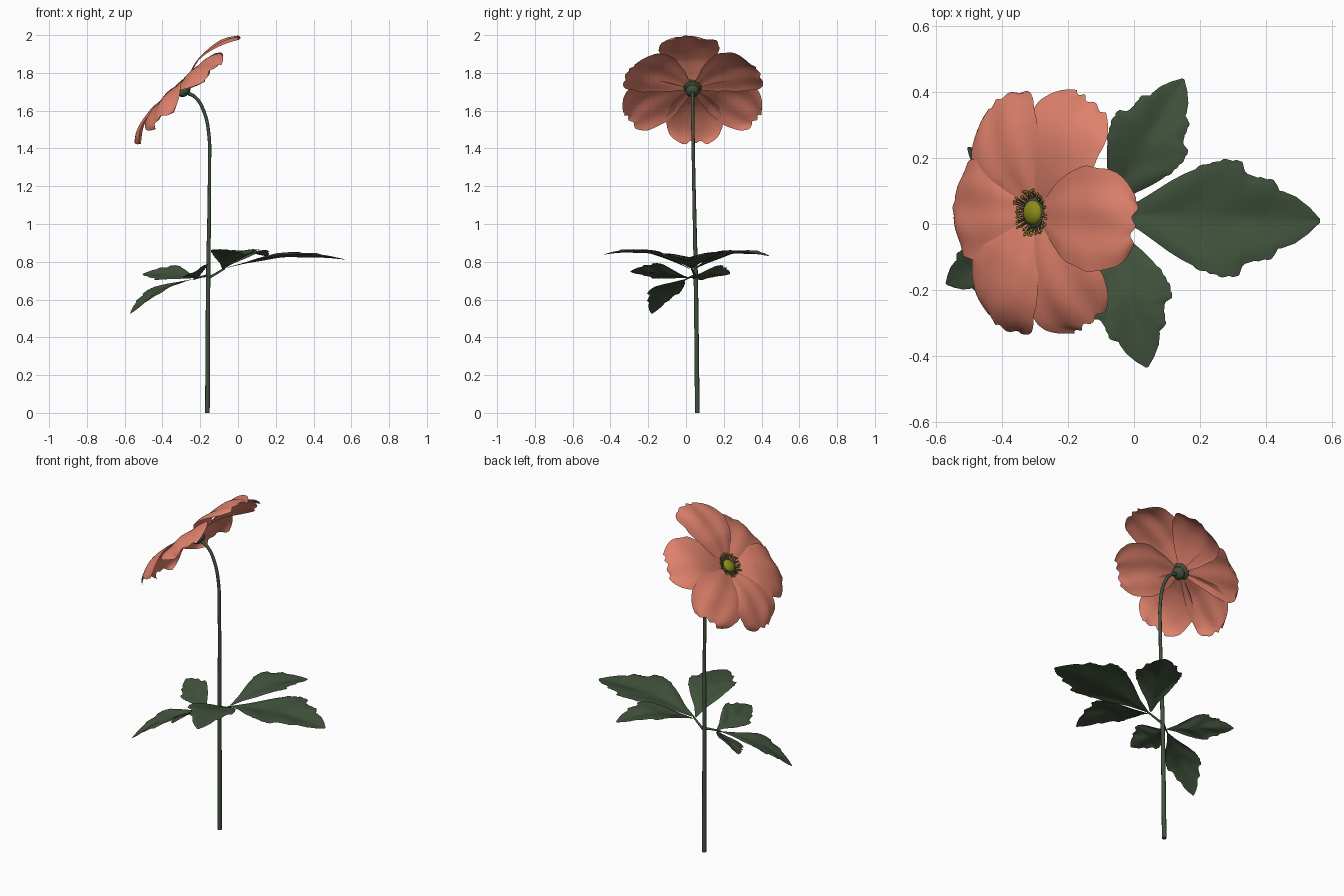
import bpy, bmesh, math, random
from mathutils import Vector, Matrix

if "Cube" in bpy.data.objects:
    bpy.data.objects.remove(bpy.data.objects["Cube"])

random.seed(4)


def material(name, rgb):
    m = bpy.data.materials.new(name)
    m.diffuse_color = (*rgb, 1)
    m.use_nodes = True
    m.node_tree.nodes["Principled BSDF"].inputs["Base Color"].default_value = m.diffuse_color
    return m


PETAL = material("salmon_petal", (0.74, 0.22, 0.15))
LEAF = material("leaf_green", (0.052, 0.083, 0.045))
STEM = material("stem_green", (0.052, 0.083, 0.048))
DOME = material("olive_yellow", (0.26, 0.26, 0.01))
FILAMENT = material("dark_filament", (0.07, 0.085, 0.05))
ANTHER = material("anther_yellow", (0.33, 0.31, 0.025))


def finish(bm, name, mat):
    bmesh.ops.recalc_face_normals(bm, faces=bm.faces)
    me = bpy.data.meshes.new(name)
    bm.to_mesh(me)
    bm.free()
    me.materials.append(mat)
    for p in me.polygons:
        p.use_smooth = True
    ob = bpy.data.objects.new(name, me)
    bpy.context.collection.objects.link(ob)
    return ob


def lookup(profile, t):
    for (a, wa), (b, wb) in zip(profile, profile[1:]):
        if t <= b:
            return wa + (wb - wa) * (t - a) / (b - a)
    return profile[-1][1]


def sheet(name, mat, func, nu, nv):
    """Grid surface: func(t in 0..1, s in -1..1) gives a point."""
    bm = bmesh.new()
    rows = [[bm.verts.new(func(i / nu, 2 * j / nv - 1)) for j in range(nv + 1)]
            for i in range(nu + 1)]
    for i in range(nu):
        for j in range(nv):
            bm.faces.new((rows[i][j], rows[i + 1][j], rows[i + 1][j + 1], rows[i][j + 1]))
    return finish(bm, name, mat)


def tube(name, mat, points):
    """Round tube through (x, y, z, radius) points."""
    cu = bpy.data.curves.new(name, 'CURVE')
    cu.dimensions = '3D'
    cu.bevel_depth = 1
    cu.bevel_resolution = 3
    cu.use_fill_caps = True
    cu.resolution_u = 8
    sp = cu.splines.new('BEZIER')
    sp.bezier_points.add(len(points) - 1)
    for bp, p in zip(sp.bezier_points, points):
        bp.co = p[:3]
        bp.radius = p[3]
        bp.handle_left_type = bp.handle_right_type = 'AUTO'
    cu.materials.append(mat)
    ob = bpy.data.objects.new(name, cu)
    bpy.context.collection.objects.link(ob)
    bpy.ops.object.select_all(action='DESELECT')
    ob.select_set(True)
    bpy.context.view_layer.objects.active = ob
    bpy.ops.object.convert(target='MESH')


# Stem, nodding towards -x at the top
tube("stem", STEM, [(-0.162, 0.06, 0, 0.0125), (-0.158, 0.052, 0.7, 0.0115),
                    (-0.151, 0.04, 1.3, 0.009), (-0.155, 0.037, 1.48, 0.009),
                    (-0.182, 0.035, 1.6, 0.009), (-0.225, 0.035, 1.67, 0.009),
                    (-0.275, 0.035, 1.698, 0.011)])

# Flower frame: U up the flower face, V sideways, N out of the face
C = Vector((-0.295, 0.035, 1.715))
U = Vector((1, 0, 1)).normalized()
V = Vector((0, 1, 0))
N = Vector((-1, 0, 1)).normalized()
FRAME = Matrix((U, V, N)).transposed().to_4x4()

PETAL_W = [(0, .07), (.1, .25), (.25, .56), (.45, .87), (.62, 1), (.78, .97),
           (.88, .87), (.95, .7), (1, .46)]
# angle, length, half width, lift along N, edge droop
PETALS = [(-4, .408, .16, .024, .015), (62, .388, .16, .003, .03), (119, .392, .16, .012, .03),
          (178, .378, .152, .012, .02), (-119, .392, .16, .012, .03), (-63, .383, .16, .003, .03)]


def petal(k, ang, length, half, lift, droop):
    a = math.radians(ang)
    d = U * math.cos(a) + V * math.sin(a)
    w = V * math.cos(a) - U * math.sin(a)
    ph = k * 1.7

    def f(t, s):
        end = 1 - .03 * max(0, t - .8) * 5 * (s * s + .5 * math.sin(9 * s + ph))
        hw = half * lookup(PETAL_W, t) * (1 + .015 * math.sin(23 * t + ph + s))
        n = lift * min(1, t * 2.5) + .09 * t - .125 * t ** 3 - droop * t * s * s
        n += .005 * t * math.sin(7 * s + ph) + .006 * t * t * math.sin(9 * t + 2 * s + ph)
        return C + d * (length * t * end) + w * (hw * s) + N * n
    sheet(f"petal_{k + 1}", PETAL, f, 30, 18)


for k, p in enumerate(PETALS):
    petal(k, *p)


# Flower centre: receptacle behind, dome and stamens in front
def ball(name, mat, offset, r, h):
    bm = bmesh.new()
    bmesh.ops.create_uvsphere(bm, u_segments=24, v_segments=14, radius=1,
                              matrix=Matrix.Translation(C + N * offset) @ FRAME
                              @ Matrix.Diagonal((r, r, h, 1)))
    finish(bm, name, mat)


ball("receptacle", STEM, -.016, .037, .026)
ball("centre_base", FILAMENT, .01, .048, .012)
ball("centre_dome", DOME, .014, .038, .024)

fil, ant = bmesh.new(), bmesh.new()
for i in range(64):
    a = math.tau * i / 64 + random.uniform(-.04, .04)
    d = U * math.cos(a) + V * math.sin(a)
    p0 = C + d * .038 + N * .01
    p1 = C + d * random.uniform(.052, .072) + N * random.uniform(.022, .034)
    ax = p1 - p0
    rot = ax.to_track_quat('Z', 'Y').to_matrix().to_4x4()
    bmesh.ops.create_cone(fil, segments=5, radius1=.0016, radius2=.0014, depth=ax.length,
                          matrix=Matrix.Translation((p0 + p1) / 2) @ rot)
    bmesh.ops.create_icosphere(ant, subdivisions=1, radius=.0048,
                               matrix=Matrix.Translation(p1) @ rot
                               @ Matrix.Diagonal((.85, .85, 1.2, 1)))
finish(fil, "stamen_filaments", FILAMENT)
finish(ant, "stamen_anthers", ANTHER)

# Lobed, toothed leaflets
LEAF_W = [(0, .04), (.12, .24), (.25, .58), (.4, .9), (.52, 1), (.6, .97), (.625, .76),
          (.7, .71), (.775, .66), (.795, .5), (.87, .42), (.94, .25), (1, .03)]


def leaflet(name, base, tip, half, arch, cup, roll=0):
    base, tip = Vector(base), Vector(tip)
    d = (tip - base).normalized()
    side = Vector((0, 0, 1)).cross(d).normalized()
    up = d.cross(side)
    side, up = (side * math.cos(roll) + up * math.sin(roll),
                up * math.cos(roll) - side * math.sin(roll))

    def f(t, s):
        tooth = 1 - .04 * ((t * 16) % 1) * (t > .3)
        w = lookup(LEAF_W, t) * tooth
        n = arch * math.sin(math.pi * t) + cup * w * (abs(s) ** 1.2 - .5 * s ** 4)
        n += .0025 * w * math.sin(16 * t - 5 * abs(s))
        # lobes sweep forward at the margin
        fwd = .07 * (tip - base).length * abs(s) * w * (1 - t)
        return base.lerp(tip, t) + d * fwd + side * (half * w * s) + up * n
    sheet(name, LEAF, f, 60, 14)


# Large compound leaf towards +x
J = (-.07, .03, .765)
tube("large_leaf_stalk", STEM, [(-.157, .052, .715, .008), (-.115, .042, .738, .006), (*J, .005)])
leaflet("large_leaflet_middle", J, (.565, .01, .812), .182, .033, .045, .03)
leaflet("large_leaflet_back", (-.08, .045, .762), (.15, .44, .83), .128, .043, .035)
leaflet("large_leaflet_front", (-.08, .02, .762), (.04, -.435, .838), .133, .043, .035)

# Small compound leaf towards -x
J = (-.235, .0, .708)
tube("small_leaf_stalk", STEM, [(-.157, .052, .728, .008), (-.195, .025, .72, .005), (*J, .004)])
leaflet("small_leaflet_middle", J, (-.57, -.182, .525), .1, .035, .02)
leaflet("small_leaflet_front", (-.21, .01, .715), (-.225, -.295, .748), .088, .012, .02, .5)
leaflet("small_leaflet_back", (-.215, .02, .715), (-.505, .232, .735), .082, .01, .02, -.5)
